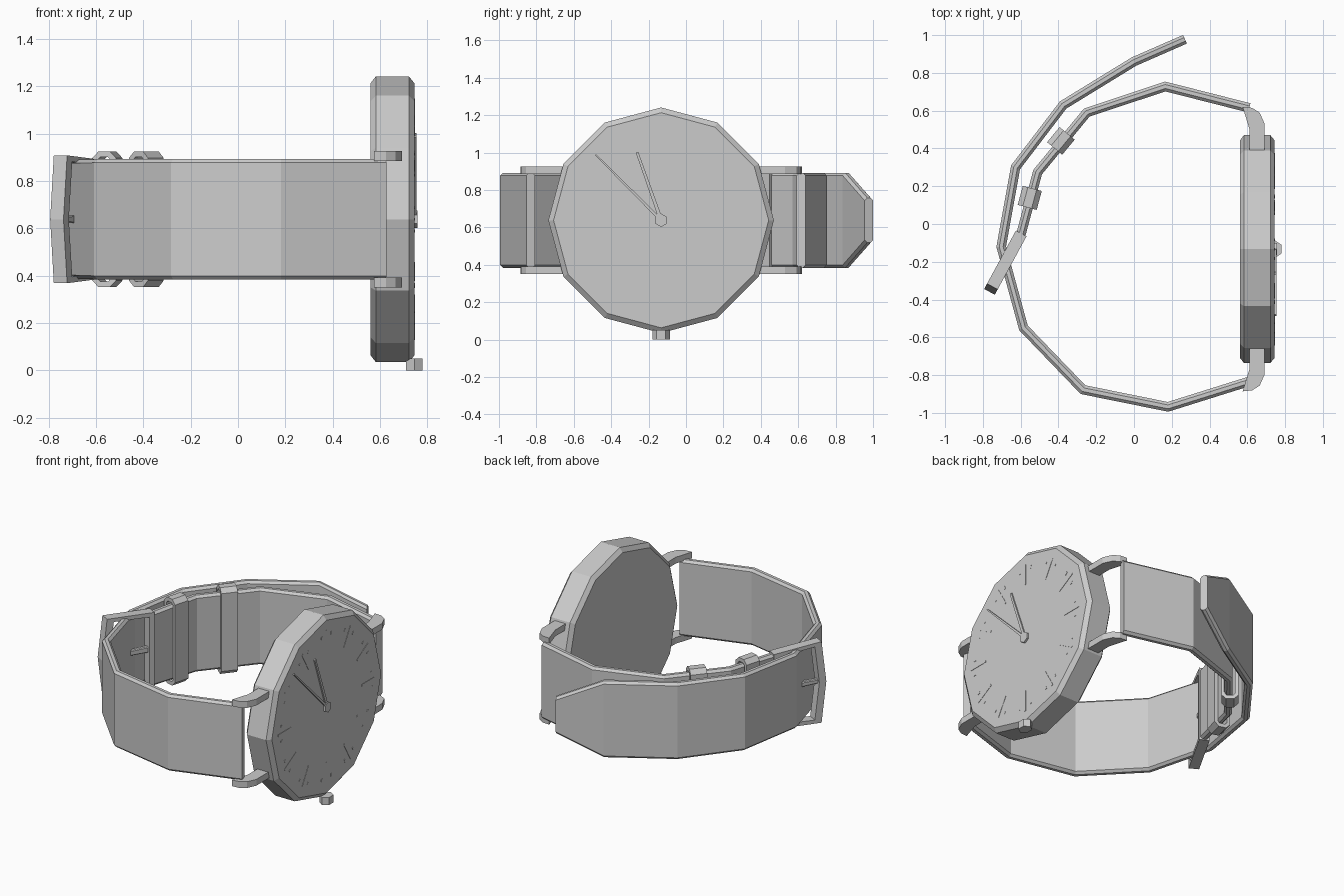
import bpy, bmesh
from math import sin, cos, pi, radians
from mathutils import Vector

if "Cube" in bpy.data.objects:
    bpy.data.objects.remove(bpy.data.objects["Cube"])

CY, CZ = -0.133, 0.638          # centre of the dial
FACE = 0.745                    # x of the dial face


def loft(name, rings, closed=False):
    """Skin a stack of equal-length rings; cap the ends unless closed."""
    bm = bmesh.new()
    vs = [[bm.verts.new(p) for p in r] for r in rings]
    n, m = len(rings[0]), len(rings)
    for i in range(m if closed else m - 1):
        a, b = vs[i], vs[(i + 1) % m]
        for k in range(n):
            bm.faces.new((a[k], a[(k + 1) % n], b[(k + 1) % n], b[k]))
    if not closed:
        bm.faces.new(vs[0])
        bm.faces.new(vs[-1])
    bmesh.ops.recalc_face_normals(bm, faces=bm.faces)
    me = bpy.data.meshes.new(name)
    bm.to_mesh(me)
    bm.free()
    ob = bpy.data.objects.new(name, me)
    bpy.context.collection.objects.link(ob)
    return ob


def disc(x, r, n):
    """Ring around the x axis through the dial centre."""
    return [(x, CY + r * sin(2 * pi * k / n), CZ + r * cos(2 * pi * k / n)) for k in range(n)]


def strap(name, path, half_t=0.025, c=0.015):
    """Sweep a chamfered band along (x, y, half_width) points with mitred joints."""
    P = [Vector(p[:2]) for p in path]
    rings = []
    for i, p in enumerate(P):
        d1 = (p - P[i - 1]).normalized() if i else (P[1] - p).normalized()
        d2 = (P[i + 1] - p).normalized() if i < len(P) - 1 else d1
        d = (d1 + d2).normalized()
        nrm = Vector((-d.y, d.x)) / d.dot(d1)
        h, t = path[i][2], half_t
        prof = [(-t, c - h), (c - t, -h), (t - c, -h), (t, c - h),
                (t, h - c), (t - c, h), (c - t, h), (-t, h - c)]
        rings.append([(*(p + nrm * u), CZ + v) for u, v in prof])
    return loft(name, rings)


def frame(name, outer, inner, place, d):
    """Flat closed frame: 2D outlines placed in space at depths -d and +d."""
    loft(name, [[place(a, b, w) for a, b in o]
                for o, w in ((outer, -d), (outer, d), (inner, d), (inner, -d))], closed=True)


def dial_bar(name, angle, r0, r1, w0, w1, x1):
    """Thin bar lying radially on the dial; angle measured from 12 o'clock."""
    a = radians(angle)

    def pt(r, s, x):
        return (x, CY + r * sin(a) + s * cos(a), CZ + r * cos(a) - s * sin(a))
    quad = ((r0, -w0), (r1, -w1), (r1, w1), (r0, w0))
    loft(name, [[pt(r, s, x) for r, s in quad] for x in (FACE - 0.005, x1)])


# Case: twelve-sided, chamfered on both rims
loft("watch_case", [disc(0.56, 0.575, 12), disc(0.582, 0.603, 12),
                    disc(0.722, 0.603, 12), disc(FACE, 0.575, 12)])

# Dial markings: hour bars and minute dots
for k in range(60):
    if k % 5 == 0:
        dial_bar("hour_marker", 6 * k, 0.37, 0.51, 0.006, 0.006, FACE + 0.002)
    elif k % 5 in (1, 4):
        dial_bar("minute_dot", 6 * k, 0.465, 0.485, 0.006, 0.006, FACE + 0.002)

# Hands and hub
dial_bar("minute_hand", -45, 0, 0.495, 0.008, 0.004, FACE + 0.009)
dial_bar("hour_hand", -19.5, 0, 0.385, 0.01, 0.007, FACE + 0.009)
loft("hand_hub", [disc(FACE - 0.005, 0.036, 6), disc(FACE + 0.013, 0.036, 6)])

# Crown: small hexagonal knob under the case
loft("crown", [[(0.745 + 0.04 * sin(k * pi / 3), CY + 0.047 * cos(k * pi / 3), z) for k in range(6)]
               for z in (0.0, 0.05)])

# Lugs: bent profile mirrored to the four corners
lug = [(0.575, 0.62), (0.625, 0.625 - 0.01), (0.665, 0.59), (0.692, 0.53),
       (0.692, 0.37), (0.612, 0.37), (0.612, 0.50)]
for sy in (1, -1):
    for sz in (1, -1):
        loft("lug", [[(x, CY + sy * (y - CY), CZ + sz * z) for x, y in lug] for z in (0.246, 0.288)])

# Long strap that passes through the buckle and tapers to a tip
W = 0.254
strap("long_strap", [(0.62, -0.83, W), (0.18, -0.968, W), (-0.27, -0.877, W), (-0.585, -0.55, W),
                     (-0.703, -0.12, 0.25), (-0.627, 0.30, W), (-0.375, 0.63, W),
                     (0.0, 0.86, W), (0.27, 0.978, 0.12)])

# Short strap that carries the keepers and the buckle
strap("short_strap", [(0.61, 0.615, W), (0.165, 0.728, W), (-0.25, 0.59, W),
                      (-0.51, 0.275, W), (-0.60, -0.06, 0.245)])


def keeper(x, y, tx, ty):
    """Strap loop, centred at x, y with the strap running along tx, ty."""
    t = Vector((tx, ty)).normalized()

    def place(a, b, w):
        return (x - t.y * a + t.x * w, y + t.x * a + t.y * w, CZ + b)

    def octagon(h, v, c):
        return [(h, v - c), (h - c, v), (c - h, v), (-h, v - c),
                (-h, c - v), (c - h, -v), (h - c, -v), (h, c - v)]
    frame("strap_keeper", octagon(0.052, 0.287, 0.028), octagon(0.03, 0.262, 0.012), place, 0.052)


keeper(-0.387, 0.44, 0.26, 0.315)
keeper(-0.552, 0.138, 0.09, 0.335)

# Buckle: open frame with a slightly bowed end bar
b0 = Vector((-0.597, -0.05))
bd = (Vector((-0.764, -0.357)) - b0).normalized()


def buckle_place(a, b, w):
    return (b0.x + bd.x * a - bd.y * w, b0.y + bd.y * a + bd.x * w, CZ + b)


frame("buckle_frame",
      [(0, -0.25), (0.32, -0.27), (0.352, 0), (0.32, 0.27), (0, 0.25)],
      [(0.035, -0.225), (0.275, -0.243), (0.305, 0), (0.275, 0.243), (0.035, 0.225)],
      buckle_place, 0.032)

# Buckle tongue
strap("buckle_tongue", [(*(b0 + bd * 0.01), 0.02), (*(b0 + bd * 0.33), 0.014)], 0.014, 0.005)
